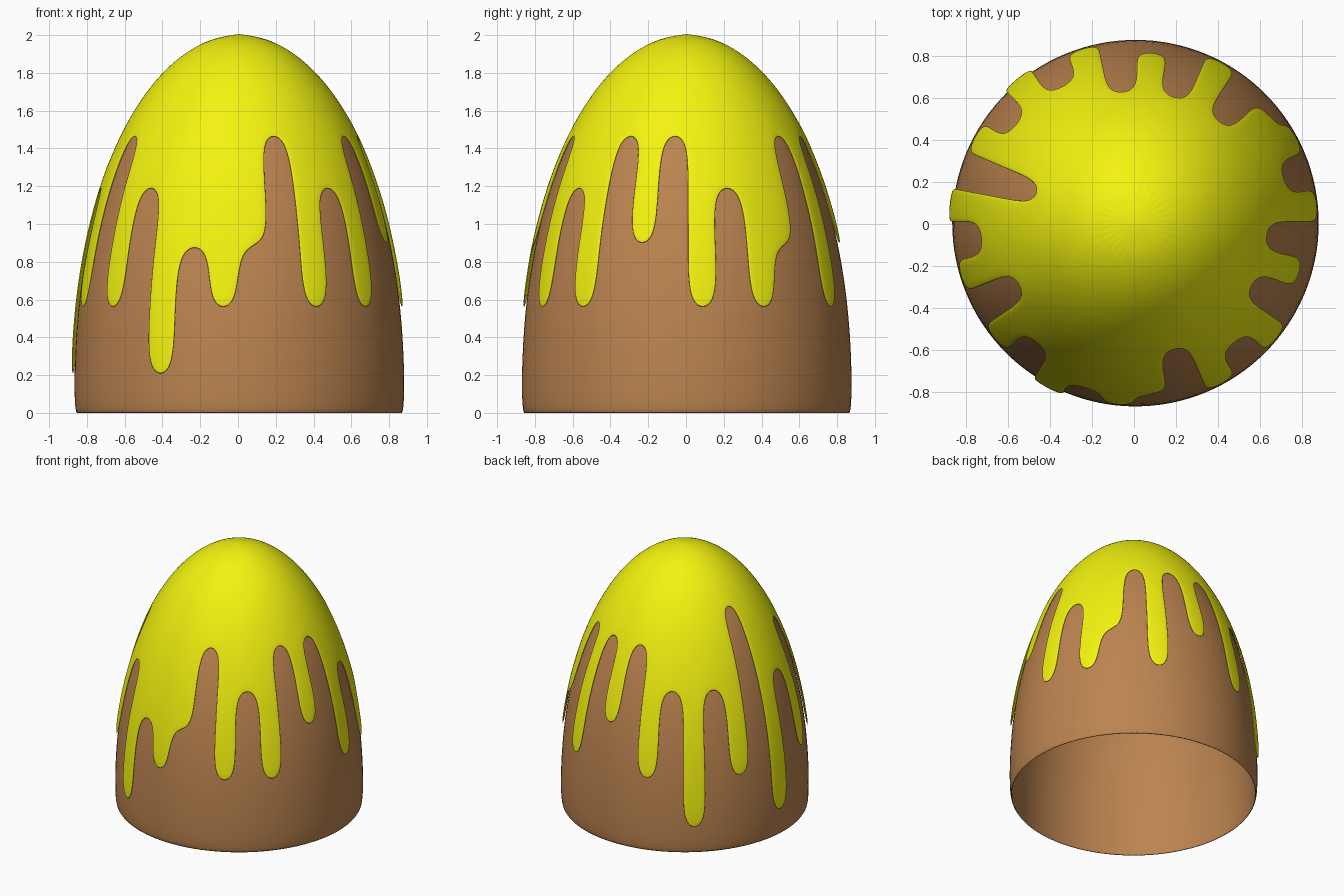
import bpy, bmesh, math

if "Cube" in bpy.data.objects:
    bpy.data.objects.remove(bpy.data.objects["Cube"])

SEG = 32                      # columns around the dome
RADIUS, HEIGHT, Z0 = 0.8816, 1.812, 0.18
STEP = 2 * math.pi / SEG      # also the latitude step
TOP = 8                       # latitude rows from equator to pole


def ring_point(row, col):
    """Point on the stretched dome; row -1 is the straight skirt at the floor."""
    a = col * STEP
    if row < 0:
        r, z = RADIUS * 0.992, -0.008
    else:
        r = RADIUS * math.cos(row * STEP)
        z = Z0 + HEIGHT * math.sin(row * STEP)
    return r * math.sin(a), -r * math.cos(a), z


def dome(name, start_rows, thickness, offset, level, color):
    """Dome shell whose columns each begin at their own row."""
    bm = bmesh.new()
    verts = {}

    def vert(row, col):
        key = (TOP, 0) if row == TOP else (row, col % SEG)
        if key not in verts:
            verts[key] = bm.verts.new(ring_point(*key))
        return verts[key]

    for col, start in enumerate(start_rows):
        for row in range(start, TOP):
            corners = [vert(row, col), vert(row, col + 1), vert(row + 1, col + 1)]
            if row + 1 < TOP:
                corners.append(vert(row + 1, col))
            bm.faces.new(corners)
    bm.normal_update()
    for f in bm.faces:
        f.smooth = True
    mesh = bpy.data.meshes.new(name)
    bm.to_mesh(mesh)
    bm.free()
    ob = bpy.data.objects.new(name, mesh)
    bpy.context.collection.objects.link(ob)
    ob.location = (0.007, 0.004, 0)

    solid = ob.modifiers.new("thickness", 'SOLIDIFY')
    solid.thickness, solid.offset = thickness, offset
    sub = ob.modifiers.new("smooth", 'SUBSURF')
    sub.levels = sub.render_levels = level

    mat = bpy.data.materials.new(name + "_color")
    mat.diffuse_color = color
    mat.use_nodes = True
    mat.node_tree.nodes["Principled BSDF"].inputs["Base Color"].default_value = mat.diffuse_color
    mesh.materials.append(mat)
    return ob


# Hollow brown body, open at the bottom
dome("body", [-1] * SEG, 0.018, -1, 2, (0.50, 0.23, 0.08, 1))

# Yellow icing: lowest row of each column, counted from the front round to the right
drips = [2, 4, 1, 3, 1, 4, 2, 4, 1, 3, 1, 2, 4, 1, 4, 2,
         4, 1, 3, 0, 3, 1, 5, 0, 3, 1, 4, 1, 3, 0, 2, 1]
dome("icing", drips, 0.018, 1, 3, (0.9, 0.9, 0.005, 1))
